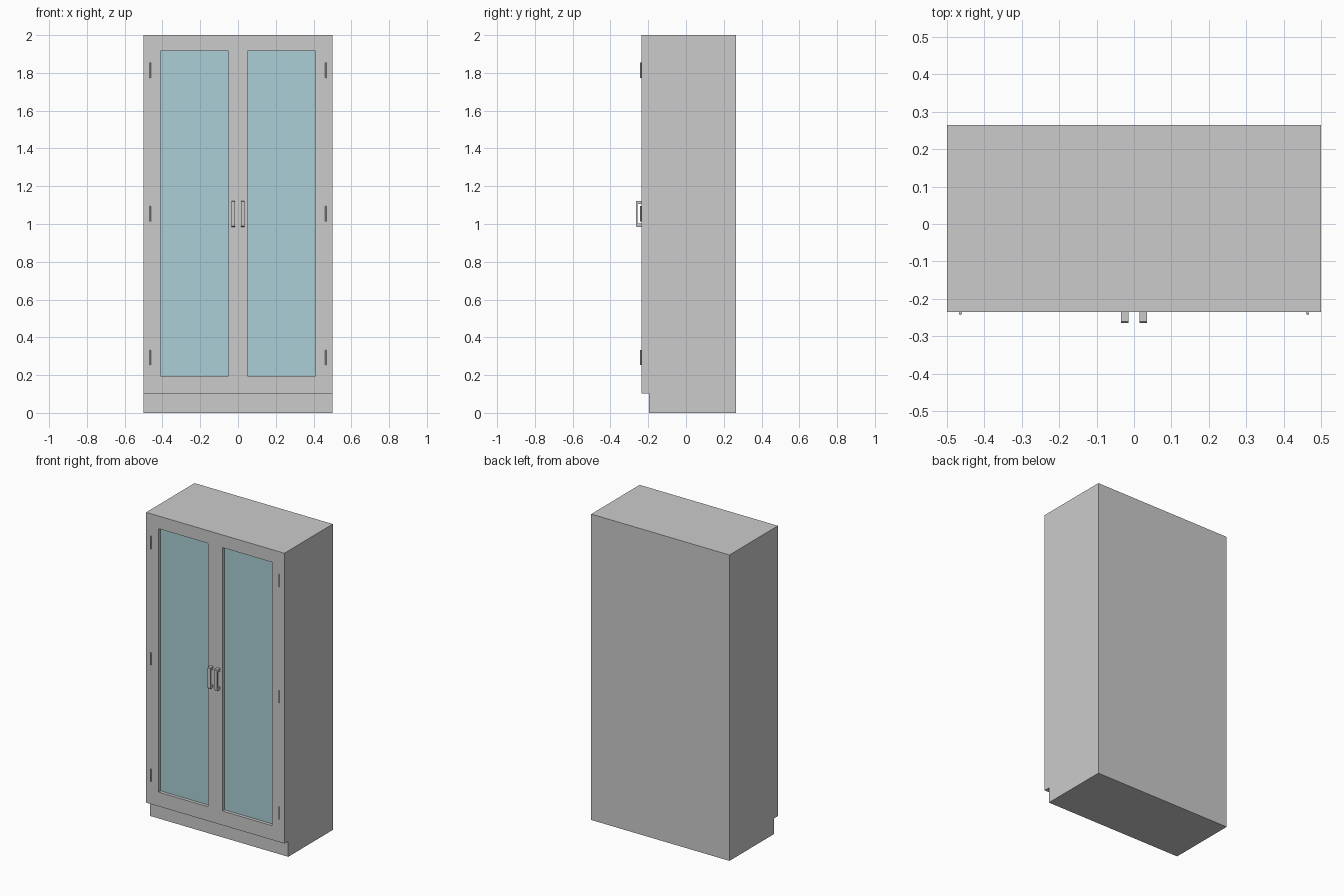
import bpy, bmesh
from mathutils import Vector

if "Cube" in bpy.data.objects:
    bpy.data.objects.remove(bpy.data.objects["Cube"])

W, BACK, CARCASS_FRONT, DOOR_FRONT = 0.5, 0.265, -0.195, -0.235
T = 0.02  # panel thickness


def finish(name, bm, mat=None):
    bmesh.ops.recalc_face_normals(bm, faces=bm.faces)
    mesh = bpy.data.meshes.new(name)
    bm.to_mesh(mesh)
    bm.free()
    obj = bpy.data.objects.new(name, mesh)
    bpy.context.collection.objects.link(obj)
    if mat:
        mesh.materials.append(mat)
    return obj


def box(name, x, y, z, mat=None):
    bm = bmesh.new()
    bmesh.ops.create_cube(bm, size=1)
    for v in bm.verts:
        v.co = [(r[0] + r[1]) / 2 + c * (r[1] - r[0]) for c, r in zip(v.co, (x, y, z))]
    return finish(name, bm, mat)


def door(name, x, z, wx, wz):
    """Frame with a rectangular opening, extruded from the door front backwards."""
    bm = bmesh.new()
    rings = [[bm.verts.new((px, DOOR_FRONT, pz)) for px, pz in
              ((a[0], b[0]), (a[1], b[0]), (a[1], b[1]), (a[0], b[1]))]
             for a, b in ((x, z), (wx, wz))]
    for i in range(4):
        j = (i + 1) % 4
        bm.faces.new((rings[0][i], rings[0][j], rings[1][j], rings[1][i]))
    ext = bmesh.ops.extrude_face_region(bm, geom=bm.faces[:], use_keep_orig=True)
    moved = [g for g in ext["geom"] if isinstance(g, bmesh.types.BMVert)]
    bmesh.ops.translate(bm, verts=moved, vec=(0, CARCASS_FRONT - DOOR_FRONT, 0))
    return finish(name, bm)


def handle(name, x0, x1):
    """C-shaped pull: side profile in (y, z) extruded along x."""
    y0, y1, z0, z1, t, c = -0.265, DOOR_FRONT, 0.985, 1.123, 0.009, 0.004
    profile = [(y1, z0), (y0 + c, z0), (y0, z0 + c), (y0, z1 - c), (y0 + c, z1), (y1, z1),
               (y1, z1 - 2 * t), (y0 + t, z1 - 2 * t), (y0 + t, z0 + 2 * t), (y1, z0 + 2 * t)]
    bm = bmesh.new()
    face = bm.faces.new([bm.verts.new((x0, y, z)) for y, z in profile])
    ext = bmesh.ops.extrude_face_region(bm, geom=[face], use_keep_orig=True)
    moved = [g for g in ext["geom"] if isinstance(g, bmesh.types.BMVert)]
    bmesh.ops.translate(bm, verts=moved, vec=(x1 - x0, 0, 0))
    return finish(name, bm)


def hinge(name, x, z):
    bm = bmesh.new()
    bmesh.ops.create_cone(bm, cap_ends=True, segments=12, radius1=0.004, radius2=0.004, depth=0.08)
    bmesh.ops.translate(bm, verts=bm.verts, vec=Vector((x, -0.239, z)))
    return finish(name, bm)


glass = bpy.data.materials.new("glass")
glass.diffuse_color = (0.4, 0.62, 0.66, 1)
glass.use_nodes = True
glass.node_tree.nodes["Principled BSDF"].inputs["Base Color"].default_value = glass.diffuse_color

# Carcass: plinth, top, back; the plinth sits behind the overhanging doors
box("plinth", (-W, W), (CARCASS_FRONT, BACK), (0, 0.12))
box("top_panel", (-W, W), (CARCASS_FRONT, BACK), (2 - T, 2))
box("back_panel", (-W + T, W - T), (BACK - T, BACK), (0.12, 2 - T))

for side, s in (("left", -1), ("right", 1)):
    def span(a, b):
        return tuple(sorted((s * a, s * b)))

    box(side + "_side_panel", span(W - T, W), (CARCASS_FRONT, BACK), (0.12, 2 - T))
    # Framed door with recessed glass
    window, height = span(0.051, 0.41), (0.195, 1.917)
    door(side + "_door", span(0, W), (0.102, 2), window, height)
    box(side + "_glass", window, (-0.214, -0.208), height, glass)
    # Hardware
    handle(side + "_handle", *span(0.015, 0.035))
    for level, z in (("lower", 0.293), ("middle", 1.054), ("upper", 1.814)):
        hinge(f"{side}_{level}_hinge", s * 0.464, z)
